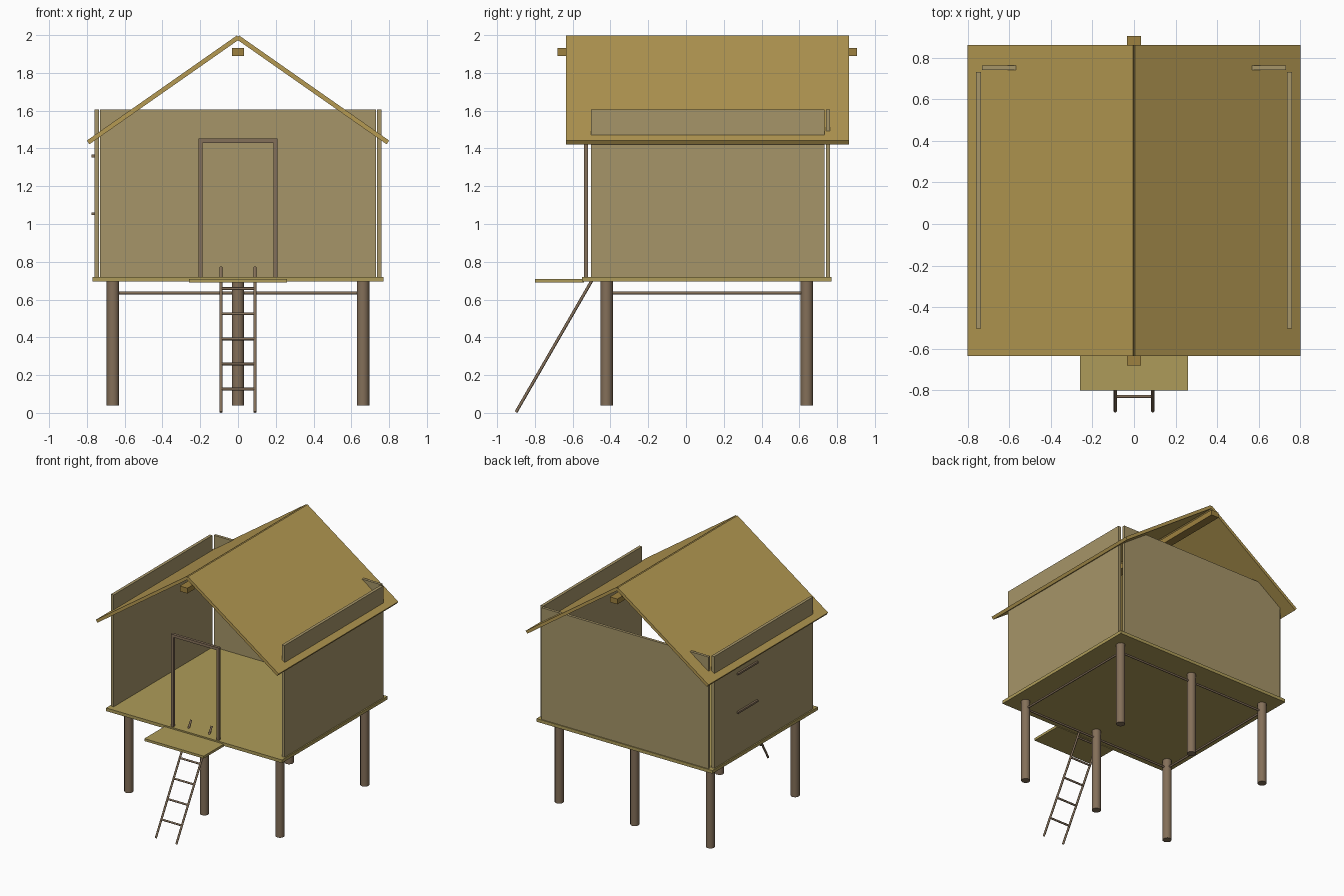
import bpy
from math import radians, sin, cos
from mathutils import Vector

if "Cube" in bpy.data.objects:
    bpy.data.objects.remove(bpy.data.objects["Cube"])


def material(name, rgb):
    m = bpy.data.materials.new(name)
    m.diffuse_color = (*rgb, 1)
    m.use_nodes = True
    m.node_tree.nodes["Principled BSDF"].inputs["Base Color"].default_value = m.diffuse_color
    return m


THATCH = material("thatch", (0.46, 0.32, 0.085))
WEAVE = material("woven_wall", (0.38, 0.30, 0.14))
PLANK = material("floor_plank", (0.42, 0.33, 0.10))
WOOD = material("dark_wood", (0.23, 0.16, 0.10))
BEAM = material("beam_wood", (0.34, 0.22, 0.05))


def box(name, lo, hi, mat):
    lo, hi = Vector(lo), Vector(hi)
    bpy.ops.mesh.primitive_cube_add(size=1, location=(lo + hi) / 2)
    o = bpy.context.object
    o.name = name
    o.scale = hi - lo
    o.data.materials.append(mat)
    return o


def pole(name, a, b, r, mat, sides=8):
    a, b = Vector(a), Vector(b)
    d = b - a
    bpy.ops.mesh.primitive_cylinder_add(vertices=sides, radius=r, depth=d.length,
                                        location=(a + b) / 2)
    o = bpy.context.object
    o.name = name
    o.rotation_euler = d.to_track_quat('Z', 'Y').to_euler()
    o.data.materials.append(mat)
    bpy.ops.object.shade_smooth_by_angle(angle=radians(50))
    return o


# Floor and porch
box("floor", (-0.77, -0.55, 0.695), (0.77, 0.77, 0.72), PLANK)
box("porch", (-0.26, -0.80, 0.69), (0.26, -0.54, 0.709), PLANK)

# Stilts
for x in (-0.662, 0, 0.662):
    for y in (-0.42, 0.64):
        pole("stilt", (x, y, 0.04), (x, y, 0.70), 0.033, WOOD, 12)

# Bracing rods between stilts
for y in (-0.42, 0.64):
    pole("cross_brace", (-0.65, y, 0.635), (0.65, y, 0.635), 0.008, WOOD)
for x in (-0.662, 0.662):
    pole("side_brace", (x, -0.41, 0.635), (x, 0.63, 0.635), 0.008, WOOD)

# Walls (front is open)
box("back_wall", (-0.73, 0.74, 0.715), (0.73, 0.762, 1.605), WEAVE)
for s in (-1, 1):
    box("side_wall", (s * 0.748 - 0.012, -0.503, 0.715),
        (s * 0.748 + 0.012, 0.732, 1.605), WEAVE)

# Window slats on the left wall
for z in (1.055, 1.36):
    box("window_slat", (-0.775, 0.20, z - 0.007), (-0.757, 0.45, z + 0.007), WOOD)

# Door frame
for s in (-1, 1):
    box("door_jamb", (s * 0.199 - 0.011, -0.54, 0.715),
        (s * 0.199 + 0.011, -0.518, 1.432), WOOD)
box("door_header", (-0.21, -0.54, 1.43), (0.21, -0.518, 1.452), WOOD)

# Roof slopes
ang, length, thick = radians(35), 0.970, 0.024
for s in (-1, 1):
    mid_x = 0.403 - sin(ang) * thick / 2
    mid_z = 1.720 - cos(ang) * thick / 2
    o = box("roof_slope", (-length / 2, -0.635, -thick / 2),
            (length / 2, 0.862, thick / 2), THATCH)
    o.location = (s * mid_x, 0.1135, mid_z)
    o.rotation_euler.y = s * ang

# Ridge beam
box("ridge_beam", (-0.033, -0.68, 1.89), (0.033, 0.905, 1.932), BEAM)

# Ladder
bottom, top = Vector((0, -0.90, 0.004)), Vector((0, -0.457, 0.772))
for s in (-1, 1):
    off = Vector((s * 0.09, 0, 0))
    pole("ladder_rail", bottom + off, top + off, 0.008, WOOD)
for i in range(5):
    p = bottom.lerp(top, (0.122 + 0.133 * i) / 0.768)
    pole("ladder_rung", p - Vector((0.09, 0, 0)), p + Vector((0.09, 0, 0)), 0.0075, WOOD)
